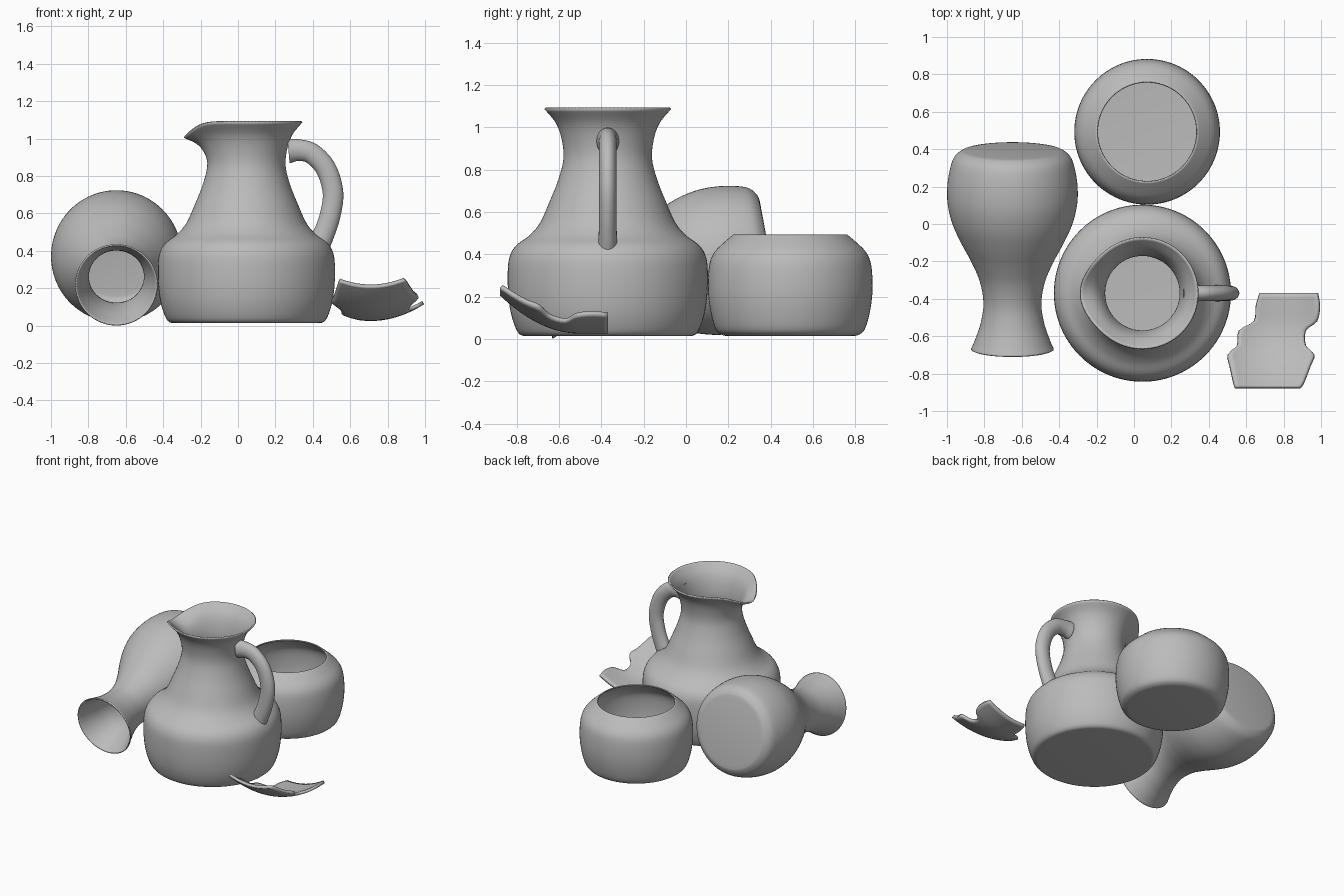
import bpy, bmesh, math
from mathutils import Vector

cube = bpy.data.objects.get("Cube")
if cube:
    bpy.data.objects.remove(cube, do_unlink=True)

clay = bpy.data.materials.new("grey_clay")
clay.use_nodes = True
GREY = (0.5, 0.5, 0.5, 1)
clay.diffuse_color = GREY
clay.node_tree.nodes["Principled BSDF"].inputs["Base Color"].default_value = GREY


def smooth_path(pts, steps=5):
    """Catmull-Rom resampling of a short list of control points."""
    p = [Vector(q) for q in pts]
    p = [2 * p[0] - p[1]] + p + [2 * p[-1] - p[-2]]
    out = []
    for a, b, c, d in zip(p, p[1:], p[2:], p[3:]):
        for i in range(steps):
            t = i / steps
            out.append(0.5 * (2 * b + (c - a) * t + (2 * a - 5 * b + 4 * c - d) * t ** 2
                              + (3 * b - a - 3 * c + d) * t ** 3))
    return out + [p[-2]]


def skin(name, rings, closed=True, cap_start=False, cap_end=False, wall=0):
    """Bridge rows of points into a smooth object, with optional wall thickness."""
    bm = bmesh.new()
    rows = [[bm.verts.new(p) for p in ring] for ring in rings]
    n = len(rows[0])
    for lo, hi in zip(rows, rows[1:]):
        for i in range(n if closed else n - 1):
            j = (i + 1) % n
            bm.faces.new((lo[i], lo[j], hi[j], hi[i]))
    if cap_start:
        bm.faces.new(rows[0][::-1])
    if cap_end:
        bm.faces.new(rows[-1])
    mesh = bpy.data.meshes.new(name)
    bm.to_mesh(mesh)
    bm.free()
    mesh.materials.append(clay)
    obj = bpy.data.objects.new(name, mesh)
    bpy.context.collection.objects.link(obj)
    if wall:
        solid = obj.modifiers.new("wall", 'SOLIDIFY')
        solid.thickness = wall
        solid.offset = -1
    bpy.ops.object.select_all(action='DESELECT')
    obj.select_set(True)
    bpy.context.view_layer.objects.active = obj
    bpy.ops.object.shade_smooth_by_angle(angle=math.radians(40))
    return obj


def lathe(profile, shape=None, n=96):
    """Rings around z from (radius, height) points; shape may bend each point."""
    rings = []
    for r, z in smooth_path(profile):
        ring = []
        for i in range(n):
            a = math.tau * i / n
            rr, zz = shape(r, z, a) if shape else (r, z)
            ring.append((rr * math.cos(a), rr * math.sin(a), zz))
        rings.append(ring)
    return rings


# Jug body with a pouring lip pulled out and down on the -x side
def pouring_lip(r, z, a):
    t = max(0, (z - 0.87) / 0.22)
    w = math.exp(-((a - math.pi) / 0.5) ** 2)
    return r + 0.035 * w * t ** 1.2, z - 0.085 * w * t ** 1.5


JUG = (0.045, -0.37, 0)
jug = skin("jug_body", lathe([
    (0.37, 0.013), (0.41, 0.018), (0.435, 0.05), (0.46, 0.13), (0.472, 0.23),
    (0.472, 0.34), (0.46, 0.4), (0.43, 0.445), (0.37, 0.49), (0.32, 0.55),
    (0.275, 0.65), (0.235, 0.75), (0.21, 0.85), (0.217, 0.94), (0.245, 1.02),
    (0.3, 1.088)], pouring_lip), cap_start=True, wall=0.01)
jug.location = JUG

# Jug handle: oval tube swept along an arch
path = smooth_path([(0.225, 0.935), (0.28, 0.938), (0.35, 0.92), (0.425, 0.84),
                    (0.463, 0.71), (0.445, 0.58), (0.405, 0.47), (0.37, 0.41)])
rings = []
for k, p in enumerate(path):
    tan = (path[min(k + 1, len(path) - 1)] - path[max(k - 1, 0)]).normalized()
    end = abs(2 * k / (len(path) - 1) - 1) ** 4
    ring = []
    for i in range(24):
        a = math.tau * i / 24
        u = (0.055 + 0.012 * end) * math.cos(a)
        v = (0.041 + 0.012 * end) * math.sin(a)
        ring.append((p.x - tan.y * u, v, p.y + tan.x * u))
    rings.append(ring)
handle = skin("jug_handle", rings, cap_start=True, cap_end=True)
handle.location = JUG

# Round open pot
pot = skin("pot", lathe([
    (0.28, 0.013), (0.32, 0.018), (0.352, 0.045), (0.375, 0.12), (0.388, 0.21),
    (0.388, 0.3), (0.378, 0.37), (0.355, 0.415), (0.315, 0.455), (0.268, 0.495)]),
    cap_start=True, wall=0.008)
pot.location = (0.07, 0.493, 0)

# Vase lying on its belly and its mouth
vase = skin("fallen_vase", lathe([
    (0.24, 0), (0.275, 0.008), (0.315, 0.045), (0.338, 0.12), (0.349, 0.21),
    (0.345, 0.3), (0.32, 0.4), (0.275, 0.5), (0.222, 0.6), (0.175, 0.71),
    (0.155, 0.83), (0.17, 0.94), (0.2, 1.03), (0.221, 1.08)]),
    cap_start=True, wall=0.008)
vase.location = (-0.65, 0.393, 0.413)
vase.rotation_euler.x = math.radians(100.4)

# Broken shard: rows of (y, left x, right x) bent into a shallow curved sheet
edges = [(-0.88, 0.54, 0.89), (-0.85, 0.53, 0.91), (-0.76, 0.51, 0.945),
         (-0.7, 0.5, 0.965), (-0.65, 0.55, 0.92), (-0.57, 0.56, 0.92),
         (-0.52, 0.64, 0.98), (-0.44, 0.65, 0.995), (-0.37, 0.67, 0.985)]
rows = []
for y, x0, x1 in smooth_path(edges, 3):
    row = []
    for i in range(17):
        x = x0 + (x1 - x0) * i / 16
        rise = 1.25 * max(0, -0.5 - y) ** 2
        row.append((x, y, 0.025 + rise + 1.1 * (x - 0.71) ** 2))
    rows.append(row)
shard = skin("broken_shard", rows, closed=False, wall=-0.02)
